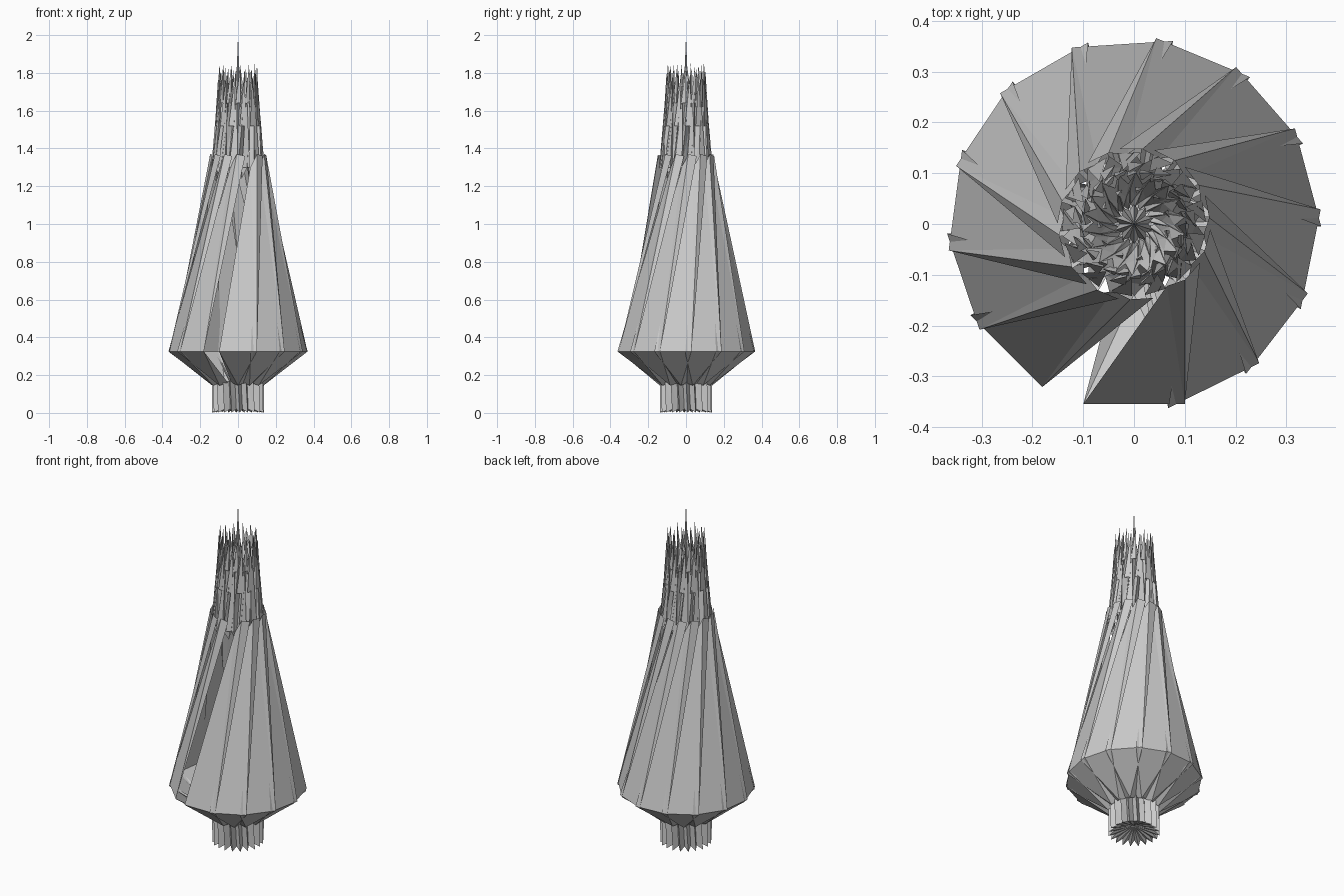
import bpy, bmesh, math
from mathutils import Matrix, Vector

if "Cube" in bpy.data.objects:
    bpy.data.objects.remove(bpy.data.objects["Cube"])

N = 13
STEP = math.radians(26.24)      # uneven step leaves the open seam at the front left


def make(name, verts, faces, count=1, step=STEP):
    """Build one unit and repeat it around the z axis."""
    bm = bmesh.new()
    for k in range(count):
        rot = Matrix.Rotation(k * step, 3, 'Z')
        vs = [bm.verts.new(rot @ Vector(v)) for v in verts]
        for f in faces:
            bm.faces.new([vs[i] for i in f])
    me = bpy.data.meshes.new(name)
    bm.to_mesh(me)
    bm.free()
    ob = bpy.data.objects.new(name, me)
    bpy.context.collection.objects.link(ob)
    return ob


def polar(r, deg, z):
    a = math.radians(deg - 90)
    return (r * math.cos(a), r * math.sin(a), z)


def star(name, rings, n, cap=None):
    """Pleated tube: each ring is (outer r, inner r, outer z, inner z, twist)."""
    verts, faces = [], []
    m = 2 * n
    for ro, ri, zo, zi, tw in rings:
        for i in range(m):
            r, z = (ri, zi) if i % 2 else (ro, zo)
            verts.append(polar(r, 360 * i / m + tw, z))
    for j in range(len(rings) - 1):
        for i in range(m):
            a, b = j * m + i, j * m + (i + 1) % m
            faces.append((a, b, b + m))
            faces.append((a, b + m, a + m))
    if cap is not None:
        c = len(verts)
        verts.append((0, 0, cap))
        base = (len(rings) - 1) * m
        for i in range(m):
            faces.append((base + i, base + (i + 1) % m, c))
    return make(name, verts, faces)


# Large overlapping foliage panels, leaning to the right as they rise
make("foliage_panel",
     [(-.10, -.355, .325), (.10, -.355, .325), (.10, -.11, 1.37),
      (.13, -.076, 1.36), (.065, -.122, 1.30)],
     [(0, 1, 4), (1, 2, 4), (1, 3, 2)], N)

# Folded underside of every panel
make("foliage_underside",
     [(-.10, -.355, .325), (.10, -.355, .325), (-.035, -.11, .16),
      (0, -.138, .145), (.035, -.11, .16)],
     [(0, 2, 3), (0, 3, 1), (1, 3, 4)], N)

# Pleated trunk with a ragged, hollow foot
star("trunk", [(.138, .105, .17, .17, 0), (.138, .105, .002, .02, 4)], 20, cap=.05)

# Pleated upper foliage, folding back down inside the crown
star("upper_foliage",
     [(.142, .115, 1.30, 1.24, 0), (.122, .095, 1.53, 1.50, 10),
      (.102, .080, 1.74, 1.68, 18), (.070, .055, 1.66, 1.60, 26),
      (.040, .030, 1.56, 1.56, 30)], 18)


# Thin spikes around the crown: three-sided blades
def spikes(name, r0, r1, z0, z1, w, n, offset):
    s = offset
    verts = [polar(r0, s - w, z0), polar(r0, s + w, z0),
             polar(r0 * .80, s + w * .6, z0), polar(r1, s + 8, z1)]
    make(name, verts, [(0, 1, 3), (1, 2, 3), (2, 0, 3)], n, 2 * math.pi / n)


spikes("lower_tuft", .142, .108, 1.30, 1.70, 9, N, 45)
spikes("middle_tuft", .122, .104, 1.52, 1.80, 8, N, 12)
spikes("outer_spike", .108, .101, 1.64, 1.85, 7, N, 0)
spikes("second_spike", .105, .095, 1.62, 1.82, 7, N, 14)
spikes("inner_spike", .075, .065, 1.58, 1.83, 8, 11, 6)

# Central needle
star("top_needle", [(.040, .028, 1.56, 1.56, 0), (.006, .004, 1.84, 1.84, 0)],
     10, cap=2.0)
